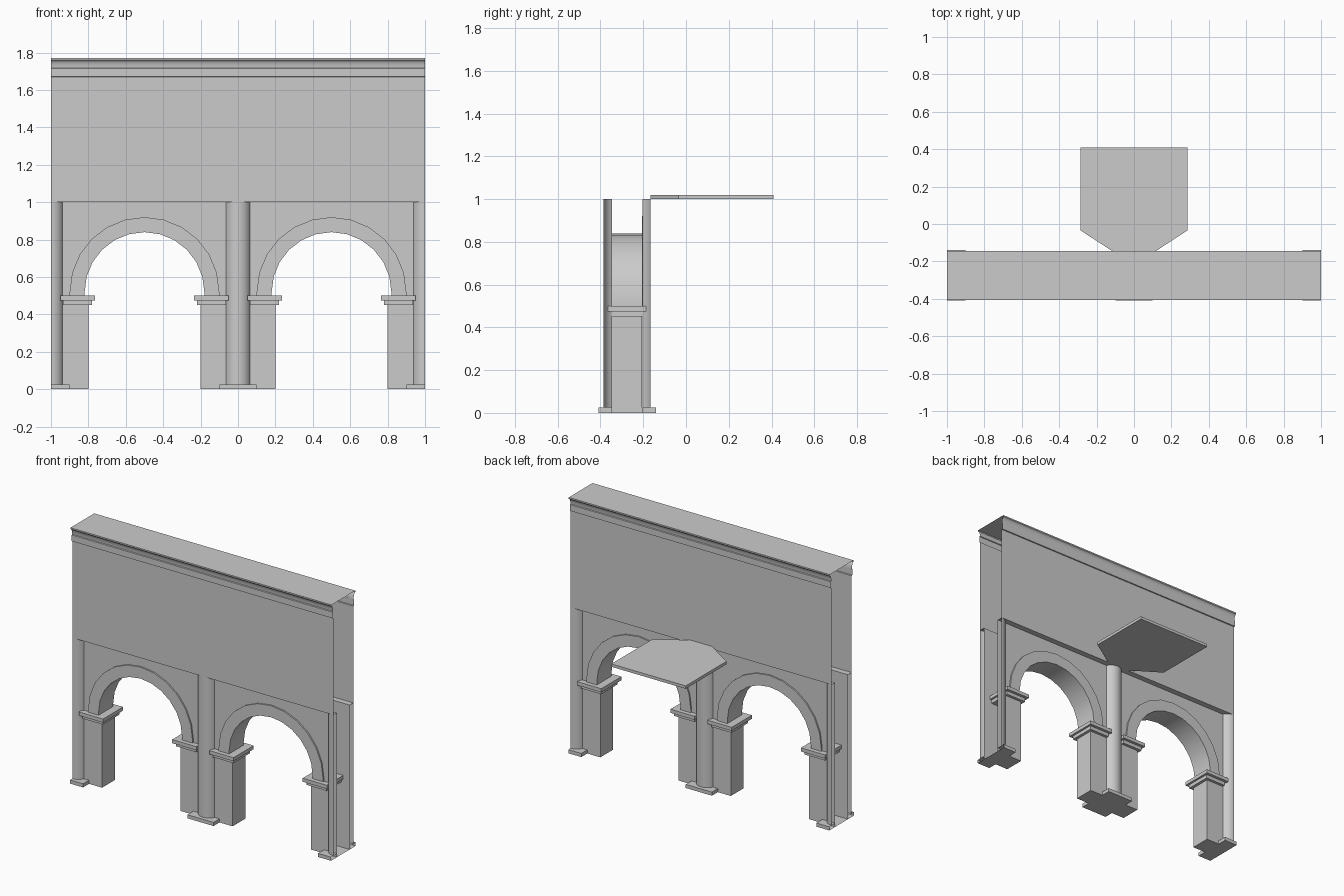
import bpy, bmesh
from math import sin, cos, pi, asin, radians

if "Cube" in bpy.data.objects:
    bpy.data.objects.remove(bpy.data.objects["Cube"])

CY = -0.275  # mid-plane of the wall; all masonry mirrors about it and about x = 0


def make(name, verts, faces, mirror=True, smooth=False):
    bm = bmesh.new()
    vs = [bm.verts.new(v) for v in verts]
    for f in faces:
        bm.faces.new([vs[i] for i in f])
    bmesh.ops.recalc_face_normals(bm, faces=bm.faces)
    me = bpy.data.meshes.new(name)
    bm.to_mesh(me)
    bm.free()
    ob = bpy.data.objects.new(name, me)
    bpy.context.collection.objects.link(ob)
    ob.location.y = CY
    if mirror:
        m = ob.modifiers.new("mirror", 'MIRROR')
        m.use_axis = (True, True, False)
    if smooth:
        bpy.ops.object.select_all(action='DESELECT')
        ob.select_set(True)
        bpy.context.view_layer.objects.active = ob
        bpy.ops.object.shade_smooth_by_angle(angle=radians(35))
    return ob


def sweep(name, a, b, closed=False, **kw):
    """Strip of quads between two matching point lists."""
    n = len(a)
    faces = [(i, (i + 1) % n, n + (i + 1) % n, n + i) for i in range(n if closed else n - 1)]
    return make(name, a + b, faces, **kw)


def box(name, x0, x1, y0, y1, z0, z1):
    v = [(x, y, z) for x in (x0, x1) for y in (y0, y1) for z in (z0, z1)]
    return make(name, v, [(0, 1, 3, 2), (4, 6, 7, 5), (0, 4, 5, 1),
                          (2, 3, 7, 6), (0, 2, 6, 4), (1, 5, 7, 3)])


# Arcade wall sheet with the arch opening cut into its outline
SEG, AZ = 12, 0.52
def arc(r, y):
    pts = [(0.5 - r * cos(pi * i / SEG), y, AZ + r * sin(pi * i / SEG)) for i in range(SEG + 1)]
    return [(0.5 - r, y, 0.5)] + pts + [(0.5 + r, y, 0.5)]

outline = ([(0, -.07, 0), (.2, -.07, 0), (.2, -.07, .5)] + arc(0.32, -.07)
           + [(.8, -.07, .5), (.8, -.07, 0), (1, -.07, 0), (1, -.07, 1), (0, -.07, 1)])
make("arcade_wall", outline, [tuple(range(len(outline)))])

# Inner faces and undersides of the piers
for nm, x, end in (("middle_pier", .2, 0), ("end_pier", .8, 1)):
    sweep(nm + "_reveal", [(end, -.07, 0), (x, -.07, 0), (x, -.07, .46)],
          [(end, 0, 0), (x, 0, 0), (x, 0, .46)])

# Arch soffit and raised archivolt
D = 0.08
sweep("arch_soffit", arc(0.32, -D), arc(0.32, 0), smooth=True)
sweep("archivolt_face", arc(0.32, -D), arc(0.40, -D))
sweep("archivolt_edge", arc(0.40, -D), arc(0.40, -.07), smooth=True)

# Imposts: two stacked slabs on each pier
for nm, f in (("middle", lambda d: d), ("end", lambda d: 1 - d)):
    for part, a, b, y, z in (("lower", .065, .22, .09, .45), ("upper", .05, .235, .11, .475)):
        x0, x1 = sorted((f(a), f(b)))
        ob = box(f"{nm}_impost_{part}", x0, x1, -y, y, z, z + .025)
        ob.modifiers["mirror"].use_axis[1] = False

# Engaged columns: quarter arc on the axis and at the open end
R, C = 0.07, -0.04
top = asin(0.063 / R)
for nm, f in (("middle_column", lambda d: d), ("end_column", lambda d: 1 - d)):
    pts = [(f(R * sin(top * i / 8)), C - R * cos(top * i / 8)) for i in range(9)]
    sweep(nm, [(x, y, .025) for x, y in pts], [(x, y, 1) for x, y in pts], smooth=True)

# Column plinths: front, side, top and bottom, open at the cut plane
for nm, a, b in (("middle_plinth", 0, .1), ("end_plinth", 1, .9)):
    v = [(x, y, z) for x in (a, b) for y in (-.135, -.07) for z in (0, .025)]
    make(nm, v, [(4, 6, 7, 5), (0, 4, 5, 1), (0, 2, 6, 4), (1, 5, 7, 3)])

# Upper wall with soffit, cornice and flat top, open at both ends
prof = [(-.07, 1), (-.11, 1), (-.11, 1.67), (-.117, 1.672), (-.117, 1.715), (-.112, 1.718)]
prof += [(-.112 - .018 * (1 - cos(t * pi / 8)), 1.718 + .042 * sin(t * pi / 8)) for t in range(1, 5)]
prof += [(-.13, 1.77), (0, 1.77)]
sweep("upper_wall_and_cornice", [(0, y, z) for y, z in prof],
      [(1, y, z) for y, z in prof], smooth=True)

# Projecting platform slab at the back
half = [(.085, -.165), (.285, -.035), (.285, .41)]
plan = half + [(-x, y) for x, y in reversed(half)]
n = len(plan)
slab = [(x, y - CY, z) for z in (1.0, 1.02) for x, y in plan]
make("platform", slab, [tuple(range(n)), tuple(range(n, 2 * n))]
     + [(i, (i + 1) % n, n + (i + 1) % n, n + i) for i in range(n)], mirror=False)
